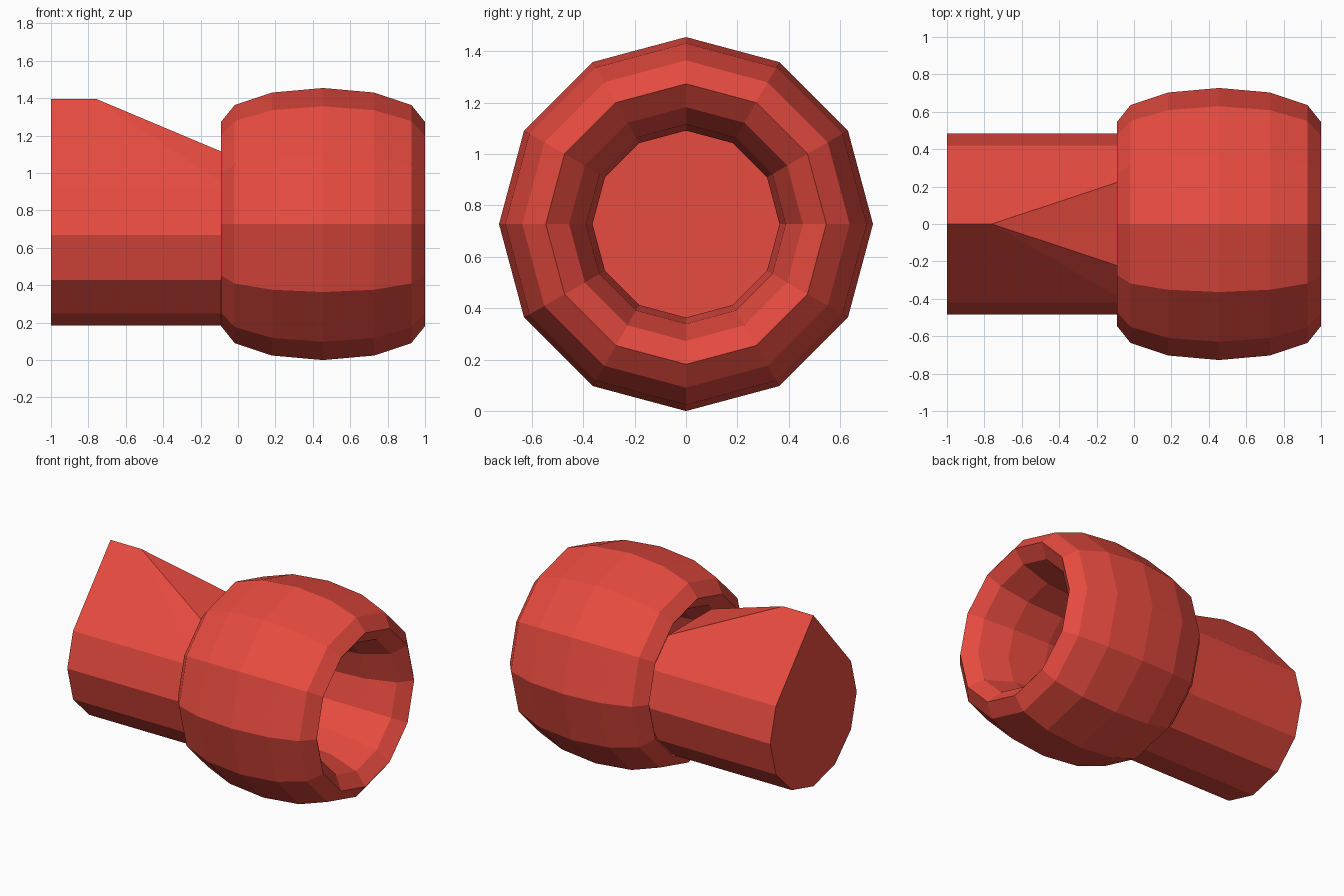
import bpy, bmesh, math

if "Cube" in bpy.data.objects:
    bpy.data.objects.remove(bpy.data.objects["Cube"])

red = bpy.data.materials.new("red")
red.diffuse_color = (0.8, 0.07, 0.05, 1)
red.use_nodes = True
red.node_tree.nodes["Principled BSDF"].inputs["Base Color"].default_value = red.diffuse_color

# Barrel ring: a 12 x 12 torus stretched along its axis, lying along x
R, r = 0.5455, 0.1818
bpy.ops.mesh.primitive_torus_add(major_segments=12, minor_segments=12,
                                 major_radius=R, minor_radius=r)
ring = bpy.context.object
ring.name = "barrel_ring"
ring.scale = (1, 1, 3)
ring.rotation_euler = (0, math.pi / 2, 0)
ring.location = (0.4545, 0, R + r)
ring.data.materials.append(red)

# Plug: 12-sided stub along x with a raised top ridge that slopes to the ring
PR, ZC = 0.485, 0.67
X0, X1, RIDGE_X, RIDGE_Z = -1.0, -0.03, -0.76, 1.397
bm = bmesh.new()
for i in range(1, 12):          # every side except the top one
    a = i * math.tau / 12
    for x in (X0, X1):
        bm.verts.new((x, PR * math.sin(a), ZC + PR * math.cos(a)))
for x in (X0, RIDGE_X):         # raised ridge
    bm.verts.new((x, 0, RIDGE_Z))
bmesh.ops.convex_hull(bm, input=bm.verts[:])
bmesh.ops.dissolve_limit(bm, angle_limit=0.01, verts=bm.verts[:], edges=bm.edges[:])
bmesh.ops.recalc_face_normals(bm, faces=bm.faces[:])
mesh = bpy.data.meshes.new("plug")
bm.to_mesh(mesh)
bm.free()
mesh.materials.append(red)
plug = bpy.data.objects.new("plug", mesh)
bpy.context.collection.objects.link(plug)
